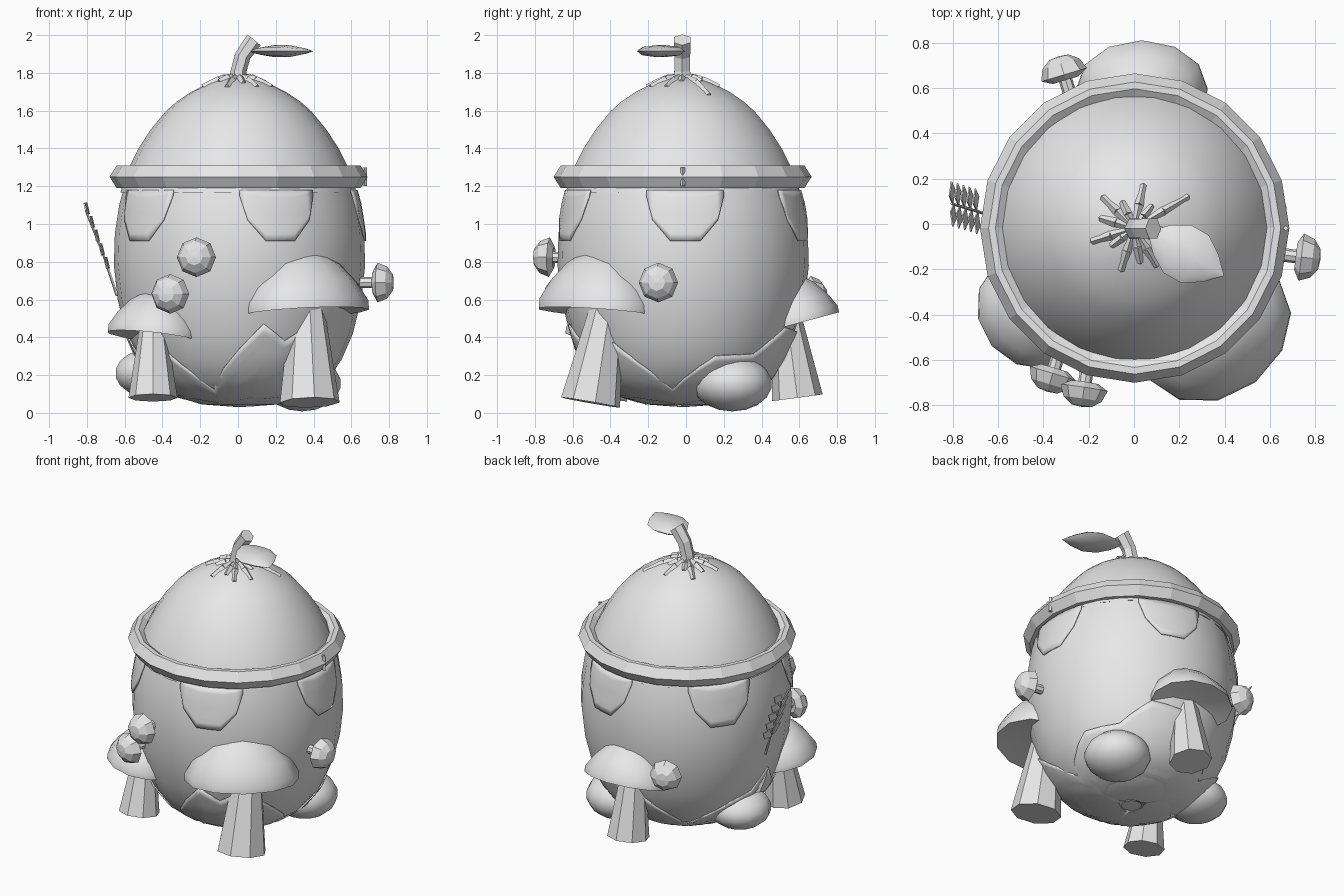
import bpy, bmesh, math, random
from mathutils import Vector, Matrix

if "Cube" in bpy.data.objects:
    bpy.data.objects.remove(bpy.data.objects["Cube"])

random.seed(4)
grey = bpy.data.materials.new("plain grey")
grey.diffuse_color = (0.8, 0.8, 0.8, 1)
grey.use_nodes = True
grey.node_tree.nodes["Principled BSDF"].inputs["Base Color"].default_value = grey.diffuse_color
BX, BY = .008, -.015   # small offset of the body axis


def finish(name, bm, smooth=None, closed=True):
    if closed:
        bmesh.ops.recalc_face_normals(bm, faces=bm.faces)
    me = bpy.data.meshes.new(name)
    bm.to_mesh(me)
    bm.free()
    ob = bpy.data.objects.new(name, me)
    bpy.context.collection.objects.link(ob)
    me.materials.append(grey)
    if smooth:
        bpy.ops.object.select_all(action='DESELECT')
        ob.select_set(True)
        bpy.context.view_layer.objects.active = ob
        bpy.ops.object.shade_smooth_by_angle(angle=math.radians(smooth))
    return ob


def lathe(name, profile, segs, matrix=Matrix(), smooth=None, loop=False):
    """Revolve (radius, height) points around z, then place by matrix."""
    bm = bmesh.new()
    rings = []
    for r, z in profile:
        if r == 0:
            rings.append([bm.verts.new((0, 0, z))] * segs)
        else:
            rings.append([bm.verts.new((r * math.cos(2 * math.pi * i / segs),
                                        r * math.sin(2 * math.pi * i / segs), z)) for i in range(segs)])
    pairs = list(zip(rings, rings[1:])) + ([(rings[-1], rings[0])] if loop else [])
    for a, b in pairs:
        for i in range(segs):
            j = (i + 1) % segs
            bm.faces.new(list(dict.fromkeys([a[i], a[j], b[j], b[i]])))
    bm.transform(matrix)
    return finish(name, bm, smooth)


def aim(start, direction):
    return Matrix.Translation(start) @ Vector(direction).to_track_quat('Z', 'Y').to_matrix().to_4x4()


def cone(name, a, b, ra, rb, segs):
    d = Vector(b) - Vector(a)
    lathe(name, [(0, 0), (ra, 0), (rb, d.length), (0, d.length)], segs, aim(a, d))


def interp(points, x):
    for (x0, y0), (x1, y1) in zip(points, points[1:]):
        if x <= x1:
            return y0 + (y1 - y0) * max(0, (x - x0) / (x1 - x0))
    return points[-1][1]


# Rounded body
BODY = [(0, .03), (.2, .045), (.35, .09), (.46, .17), (.54, .28), (.6, .42), (.645, .6),
        (.665, .78), (.66, .95), (.637, 1.1), (.61, 1.2), (0, 1.22)]
AXIS = Matrix.Translation((BX, BY, 0))
lathe("body", BODY, 24, AXIS, smooth=40)
BODY_R = [(z, r) for r, z in BODY[:-1]]

# Domed lid, rim and the seam on the rim
TOP = Matrix.Translation((.003, -.018, 0))
LID = [(0, 1.785), (.07, 1.775), (.16, 1.745), (.25, 1.7), (.325, 1.65), (.385, 1.597), (.465, 1.5),
       (.53, 1.4), (.575, 1.31), (.6, 1.25), (.625, 1.168), (0, 1.17)]
lathe("lid", LID, 22, TOP, smooth=40)
lathe("rim", [(.61, 1.19), (.645, 1.19), (.683, 1.25), (.645, 1.31), (.615, 1.31), (.58, 1.285)],
      20, TOP, loop=True)
cone("rim_seam", (.67, -.018, 1.2), (.67, -.018, 1.3), .012, .012, 4)


def wrap_plate(name, angles, lows, highs, offset, levels=7):
    """Thin plate that hugs the body between two height lines."""
    bm = bmesh.new()
    cols = []
    for a, lo, hi in zip(angles, lows, highs):
        col = []
        for k in range(levels + 1):
            z = lo + (hi - lo) * k / levels
            r = interp(BODY_R, z) + offset
            col.append(bm.verts.new((BX + r * math.cos(a), BY + r * math.sin(a), z)))
        cols.append(col)
    for a, b in zip(cols, cols[1:]):
        for k in range(levels):
            bm.faces.new((a[k], b[k], b[k + 1], a[k + 1]))
    ob = finish(name, bm, 40, closed=False)
    ob.modifiers.new("thickness", 'SOLIDIFY').thickness = .008


# Five scalloped tabs hanging from the lid
TAB = [(0, 1.15), (.1, 1.02), (.32, .91), (.68, .91), (.9, 1.02), (1, 1.15)]
ts = [0, .1, .32, .5, .68, .9, 1]
for n in range(5):
    a0 = -90 + 72 * n
    wrap_plate(f"tab_{n}", [math.radians(a0 + 38 * t) for t in ts],
               [interp(TAB, t) for t in ts], [1.18] * 7, .01)

# Jagged sheath around the base
JAG = [(-180, .5), (-165, .32), (-145, .42), (-110, .12), (-78, .47), (-66, .38), (-52, .47), (-8, .12),
       (18, .3), (42, .31), (62, .45), (90, .42), (125, .14), (155, .32), (170, .36), (180, .5)]
steps = sorted(set(list(range(-180, 181, 10)) + [a for a, _ in JAG]))
wrap_plate("base_sheath", [math.radians(a) for a in steps], [.034] * len(steps),
           [interp(JAG, a) for a in steps], .009, 9)

# Large mushrooms: cap squashed along the outward direction, faceted stalk
CAP = [(0, .08), (.5, .04), (1, -.06), (1, .1), (.83, .43), (.58, .75), (.3, .95), (0, 1)]
for n, (c, ang, tilt, size, base, top, rb, rt) in enumerate([
        ((.358, -.47, .55), -52, -6, (.29, .36, .31), (.38, -.505, .055), (.365, -.41, .6), .16, .085),
        ((-.445, -.385, .415), -140, -9, (.24, .265, .23), (-.45, -.44, .08), (-.45, -.38, .46), .13, .07),
        ((.035, .595, .49), 90, -15, (.22, .29, .24), (.03, .59, .08), (.03, .53, .53), .135, .075)]):
    m = (Matrix.Translation(c) @ Matrix.Rotation(math.radians(ang), 4, 'Z')
         @ Matrix.Rotation(math.radians(tilt), 4, 'Y') @ Matrix.Diagonal((*size, 1)))
    lathe(f"mushroom_cap_{n}", CAP, 12, m, 45)
    cone(f"mushroom_stalk_{n}", base, top, rb, rt, 8)

# Small mushrooms sticking out sideways
KNOB = [(0, 0), (.03, 0), (.03, .115), (.06, .11), (.105, .135), (.085, .185), (.045, .215), (0, .22)]
for n, (p, d) in enumerate([((-.2, -.59, .82), (-.15, -1, .03)), ((-.32, -.53, .63), (-.3, -1, 0)),
                            ((.605, -.13, .69), (1, -.12, 0)), ((-.27, .53, .62), (-.3, 1, 0))]):
    lathe(f"small_mushroom_{n}", KNOB, 8, aim(p, d))

# Pebbles at the foot
for n, (c, s) in enumerate([((.34, .245, .155), (.21, .21, .147)), ((-.455, .06, .21), (.2, .2, .13))]):
    bm = bmesh.new()
    bmesh.ops.create_uvsphere(bm, u_segments=14, v_segments=9, radius=1,
                              matrix=Matrix.Translation(c) @ Matrix.Diagonal((*s, 1)))
    finish(f"pebble_{n}", bm, 45)

# Bent hexagonal stalk on top
bm = bmesh.new()
rings = []
for x, z, r, lean in [(0, 1.74, .05, 0), (.003, 1.81, .042, .1), (.025, 1.89, .042, .4), (.085, 1.975, .045, .7)]:
    m = Matrix.Translation((x, -.02, z)) @ Matrix.Rotation(lean, 4, 'Y')
    rings.append([bm.verts.new(m @ Vector((r * math.cos(i * math.pi / 3), 1.15 * r * math.sin(i * math.pi / 3), 0)))
                  for i in range(6)])
for a, b in zip(rings, rings[1:]):
    for i in range(6):
        bm.faces.new((a[i], a[(i + 1) % 6], b[(i + 1) % 6], b[i]))
bm.faces.new(rings[0])
bm.faces.new(rings[-1])
finish("top_stalk", bm)

# Leaf: flattened lens, pointed at the tip
OUT = [(0, .012), (.06, .075), (.14, .122), (.23, .122), (.31, .07), (.375, .004)]
bm = bmesh.new()
m = Matrix.Translation((.07, -.04, 1.915)) @ Matrix.Rotation(math.radians(-30), 4, 'Z')
rows = [[bm.verts.new(m @ Vector((x, w * math.cos(k * math.pi / 4), .26 * w * math.sin(k * math.pi / 4))))
         for k in range(8)] for x, w in OUT]
for a, b in zip(rows, rows[1:]):
    for k in range(8):
        bm.faces.new((a[k], a[(k + 1) % 8], b[(k + 1) % 8], b[k]))
bm.faces.new(rows[0])
bm.faces.new(rows[-1])
finish("leaf", bm, 50)

# Pleat ridges spreading from the stalk, sinking into the lid
for n in range(13):
    a = 2 * math.pi * n / 13 + random.uniform(-.1, .1)
    length = random.choice([.12, .15, .19, .27])
    pt = lambda r, dz: Vector((r * math.cos(a), r * math.sin(a) - .018, interp([p[:2] for p in LID[:6]], r) + dz))
    mid = .55 * length
    cone(f"pleat_{n}", pt(.03, .0), pt(mid, .0), .014, .02, 4)
    cone(f"pleat_end_{n}", pt(mid, .0), pt(length, -.014), .02, .026, 4)

# Fern sprig on the left
P = [Vector((-.64, .04, .62)), Vector((-.72, .065, .86)), Vector((-.805, .09, 1.07))]
for n, (a, b) in enumerate(zip(P, P[1:])):
    cone(f"fern_stem_{n}", a, b, .008, .006, 5)
bm = bmesh.new()
for n in range(5):
    p = P[0].lerp(P[2], .32 + .16 * n)
    for s in (-1, 1):
        d = Vector((-.005, s * .1, .06))
        w = Vector((-.012, -s * .015, .03))
        bm.faces.new([bm.verts.new(q) for q in (p, p + d * .5 - w, p + d, p + d * .5 + w)])
ob = finish("fern_leaflets", bm, closed=False)
ob.modifiers.new("thickness", 'SOLIDIFY').thickness = .006
